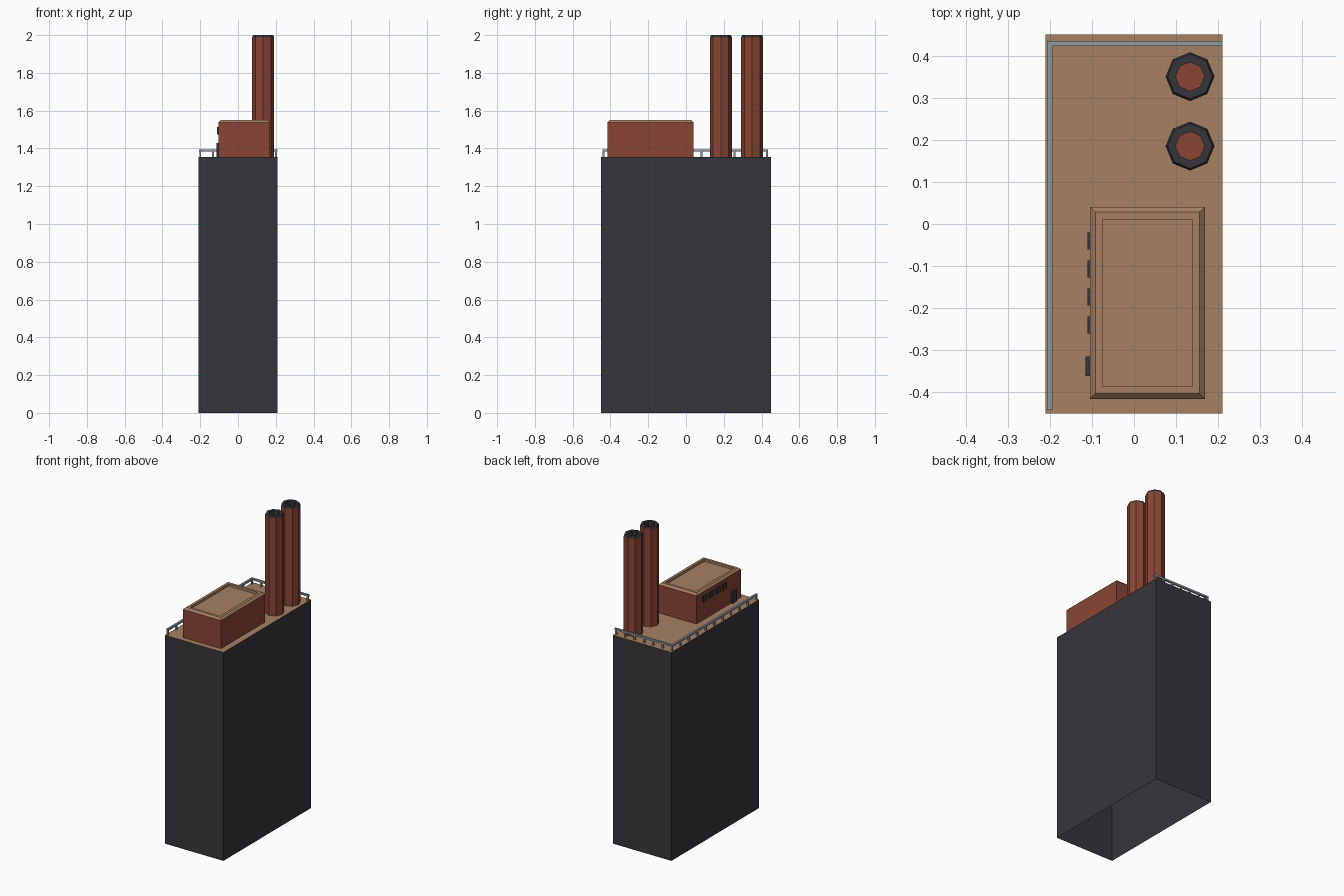
import bpy, bmesh, math
from mathutils import Matrix

if "Cube" in bpy.data.objects:
    bpy.data.objects.remove(bpy.data.objects["Cube"])


def mat(name, c):
    m = bpy.data.materials.new(name)
    m.diffuse_color = (*c, 1)
    m.use_nodes = True
    m.node_tree.nodes["Principled BSDF"].inputs["Base Color"].default_value = m.diffuse_color
    return m


DARK = mat("charcoal", (0.037, 0.036, 0.043))
TAN = mat("tan_roof", (0.38, 0.22, 0.125))
RED = mat("brick_red", (0.25, 0.06, 0.035))
GREY = mat("rail_grey", (0.29, 0.32, 0.34))


def finish(bm, name, mats):
    me = bpy.data.meshes.new(name)
    bm.to_mesh(me)
    bm.free()
    for m in mats:
        me.materials.append(m)
    ob = bpy.data.objects.new(name, me)
    bpy.context.collection.objects.link(ob)
    return ob


def add_box(bm, x0, x1, y0, y1, z0, z1):
    m = Matrix.Translation(((x0 + x1) / 2, (y0 + y1) / 2, (z0 + z1) / 2))
    m = m @ Matrix.Diagonal((x1 - x0, y1 - y0, z1 - z0, 1))
    return bmesh.ops.create_cube(bm, size=1, matrix=m)["verts"]


def box(name, material, *b):
    bm = bmesh.new()
    add_box(bm, *b)
    return finish(bm, name, [material])


def lofted(name, rings, mats, slots):
    """Stack of rings joined by quads; the last ring is capped."""
    bm = bmesh.new()
    rows = [[bm.verts.new(p) for p in r] for r in rings]
    n = len(rows[0])
    for a, b, s in zip(rows, rows[1:], slots):
        for i in range(n):
            j = (i + 1) % n
            bm.faces.new((a[i], a[j], b[j], b[i])).material_index = s
    bm.faces.new(rows[-1]).material_index = slots[-1]
    return finish(bm, name, mats)


def rect(inset, z, x0=-0.104, x1=0.168, y0=-0.415, y1=0.04):
    return [(x0 + inset, y0 + inset, z), (x1 - inset, y0 + inset, z),
            (x1 - inset, y1 - inset, z), (x0 + inset, y1 - inset, z)]


def octagon(cx, cy, r, z):
    return [(cx + r * math.cos(i * math.pi / 4), cy + r * math.sin(i * math.pi / 4), z)
            for i in range(8)]


TOP = 1.355

# tall block, open underneath, tan roof
bm = bmesh.new()
add_box(bm, -0.21, 0.21, -0.45, 0.45, 0, TOP)
bm.normal_update()
bmesh.ops.delete(bm, geom=[f for f in bm.faces if f.normal.z < -0.5], context='FACES_ONLY')
for f in bm.faces:
    f.material_index = int(f.normal.z > 0.5)
finish(bm, "tower_block", [DARK, TAN])

# roof house with bevelled parapet and sunken roof
lofted("roof_house",
       [rect(0, TOP), rect(0, 1.538), rect(0.012, 1.55), rect(0.029, 1.55), rect(0.029, 1.535)],
       [RED, TAN], [0, 1, 1, 1, 1])

# windows and door on the left wall
for i in range(4):
    y = -0.04 - i * 0.0667
    box(f"window_{i + 1}", DARK, -0.111, -0.102, y - 0.02, y + 0.02, 1.475, 1.513)
box("door", DARK, -0.115, -0.102, -0.361, -0.315, TOP, 1.43)

# octagonal chimneys with dark rims
for i, y in enumerate((0.185, 0.35)):
    c = (0.133, y)
    lofted(f"chimney_{i + 1}",
           [octagon(*c, 0.058, TOP), octagon(*c, 0.058, 1.988), octagon(*c, 0.053, 2.0),
            octagon(*c, 0.034, 2.0), octagon(*c, 0.034, 1.96)],
           [RED, DARK], [0, 1, 1, 1, 0])
    # red chimney floor
    ob = bpy.data.objects[f"chimney_{i + 1}"]
    ob.data.polygons[len(ob.data.polygons) - 1].material_index = 0

# railing along the left and back edges
bm = bmesh.new()
add_box(bm, -0.206, -0.193, -0.442, 0.435, 1.383, 1.395)
add_box(bm, -0.193, 0.21, 0.423, 0.435, 1.383, 1.395)
posts = [(-0.2, 0.429 - i * 0.0866) for i in range(11)]
posts += [(-0.2 + i * 0.067, 0.429) for i in range(1, 7)]
for x, y in posts:
    add_box(bm, x - 0.005, x + 0.005, y - 0.005, y + 0.005, TOP, 1.383)
finish(bm, "railing", [GREY])
